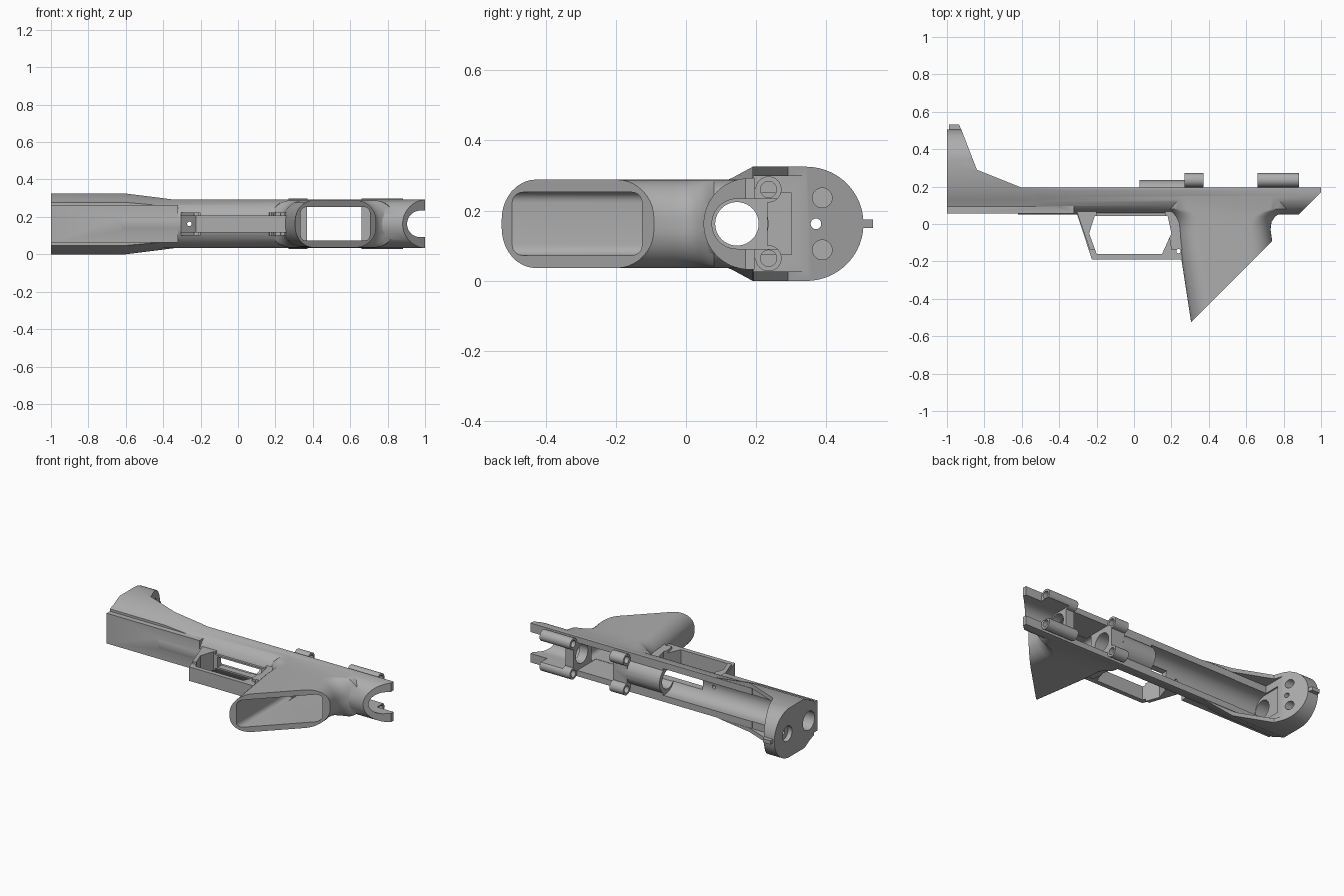
import bpy, bmesh
from math import sin, cos, pi, radians

if "Cube" in bpy.data.objects:
    bpy.data.objects.remove(bpy.data.objects["Cube"])

MID = 0.1625   # half of the total thickness
BORE = 0.145   # y of the bore axis

grey = bpy.data.materials.new("plain_grey")
grey.use_nodes = True
tone = (0.42, 0.42, 0.42, 1)
grey.diffuse_color = tone
grey.node_tree.nodes["Principled BSDF"].inputs["Base Color"].default_value = tone


def loft(name, rings):
    """Skin a closed solid through rings with equal point counts."""
    bm = bmesh.new()
    rows = [[bm.verts.new(p) for p in ring] for ring in rings]
    n = len(rows[0])
    for a, b in zip(rows, rows[1:]):
        for i in range(n):
            j = (i + 1) % n
            bm.faces.new((a[i], a[j], b[j], b[i]))
    bm.faces.new(rows[0])
    bm.faces.new(rows[-1])
    bmesh.ops.recalc_face_normals(bm, faces=bm.faces)
    mesh = bpy.data.meshes.new(name)
    bm.to_mesh(mesh)
    bm.free()
    ob = bpy.data.objects.new(name, mesh)
    bpy.context.collection.objects.link(ob)
    mesh.materials.append(grey)
    return ob


def along_x(name, pts, a, b):
    return loft(name, [[(x, y, MID + z) for y, z in pts] for x in (a, b)])


def slab(name, pts, half):
    return loft(name, [[(x, y, MID + z) for x, y in pts] for z in (-half, half)])


def box(name, x, y, z):
    return along_x(name, [(y[0], z[0]), (y[1], z[0]), (y[1], z[1]), (y[0], z[1])], *x)


def arc(cy, cz, r, start, end, n=24):
    steps = [radians(start + (end - start) * i / n) for i in range(n + 1)]
    return [(cy + r * cos(t), cz + r * sin(t)) for t in steps]


def rod(name, y, z, r, a, b):
    return along_x(name, arc(y, z, r, 0, 360, 40)[:-1], a, b)


def trough(name, cy, r, top, a, b):
    """U-shaped solid, round towards -y."""
    return along_x(name, [(top, r)] + arc(cy, 0, r, 90, 270, 32) + [(top, -r)], a, b)


def combine(target, tools, how):
    for tool in tools:
        mod = target.modifiers.new("combine", 'BOOLEAN')
        mod.operation = how
        mod.solver = 'EXACT'
        mod.object = tool
        bpy.context.view_layer.update()
        bpy.ops.object.select_all(action='DESELECT')
        target.select_set(True)
        bpy.context.view_layer.objects.active = target
        bpy.ops.object.modifier_apply(modifier=mod.name)
        bpy.data.objects.remove(tool)


# Main round-bottomed body
body = trough("frame_body", 0.18, 0.13, 0.195, -0.62, 1.0)

# Flared tail with a rounded end plate
half = [(0.09, 0.115), (0.13, 0.13), (0.19, MID), (0.345, MID)]
section = half + arc(0.343, 0, MID, 85, -85) + [(y, -z) for y, z in reversed(half)]
tail = loft("tail", [[(x, y, MID + z * k) for y, z in section]
                     for x, k in ((-1, 1), (-0.6, 1), (-0.33, 0.79))])
combine(tail, [
    slab("tail_slope", [(-0.925, 0.6), (-0.925, 0.51), (-0.84, 0.29),
                        (-0.6, 0.194), (-0.2, 0.194), (-0.2, 0.6)], 0.3),
    box("tail_pocket", (-0.86, -0.2), (0.192, 0.6), (-0.136, 0.136)),
], 'DIFFERENCE')
tail_rail = box("tail_rail", (-0.999, -0.32), (0.055, 0.12), (-0.1, 0.1))
tab = slab("tail_tab", [(-0.99, 0.48), (-0.99, 0.532), (-0.935, 0.532), (-0.915, 0.48)], 0.0125)


# Grip, lofted through rounded rectangles
def grip_ring(y, left, right, depth, r=0.113):
    ring = []
    for cx, cz, start in ((right - r, depth - r, 0), (left + r, depth - r, 90),
                          (left + r, r - depth, 180), (right - r, r - depth, 270)):
        ring += [(px, y, MID + pz) for px, pz in arc(cx, cz, r, start, start + 90, 10)]
    return ring


grip = loft("grip", [grip_ring(*s) for s in (
    (-0.62, 0.32, 0.76, 0.126), (-0.1, 0.24, 0.74, 0.126), (-0.03, 0.235, 0.73, 0.126),
    (0.01, 0.23, 0.735, 0.126), (0.04, 0.215, 0.755, 0.126), (0.062, 0.195, 0.79, 0.126),
    (0.08, 0.17, 0.84, 0.126), (0.16, 0.16, 0.85, 0.126))])

# Guard loop
guard = slab("guard", [(-0.32, 0.1), (-0.225, -0.19), (0.3, -0.19), (0.3, 0.1)], 0.046)
guard_front = slab("guard_front", [(-0.318, 0.1), (-0.235, -0.14), (-0.2, -0.14), (-0.2, 0.1)], 0.062)
guard_rear = slab("guard_rear", [(0.16, 0.1), (0.2, -0.14), (0.3, -0.14), (0.3, 0.1)], 0.062)
combine(guard, [guard_front, guard_rear], 'UNION')
combine(guard, [slab("guard_opening", [
    (-0.21, 0.043), (-0.24, -0.05), (-0.2, -0.16), (0.15, -0.16),
    (0.2, -0.05), (0.18, 0.043)], 0.2)], 'DIFFERENCE')

# Sleeve and fastening lugs on the open side
extras = [rod("sleeve", BORE, 0, 0.09, 0.03, 0.28)]
for a, b in ((0.27, 0.37), (0.66, 0.88)):
    extras.append(box("lug_web", (a, b), (0.15, 0.232), (-0.1, 0.1)))
    for side in (-1, 1):
        extras.append(rod("lug", 0.235, side * 0.098, 0.037, a - 0.001, b + 0.001))
combine(body, [tail, tail_rail, tab, grip, guard] + extras, 'UNION')

# Slanted face across grip mouth and muzzle
cuts = [slab("slant_cut", [(0.1, -0.73), (1.1, 0.27), (1.3, 0.27), (1.3, -0.73)], 0.4)]

# Bore, channels and grip well
cuts += [
    rod("bore", BORE, 0, 0.062, -1.1, 1.1),
    trough("rear_channel", 0.168, 0.088, 0.3, -0.87, 0.03),
    trough("muzzle_channel", BORE, 0.071, 0.4, 0.72, 1.1),
    box("upper_well", (0.37, 0.66), (0, 0.4), (-0.092, 0.092)),
    box("slot", (-0.18, 0.14), (0.0, 0.12), (-0.035, 0.035)),
]


def well_ring(y):
    r = 0.03
    ring = []
    for cx, cz, start in ((0.705 - r, 0.09 - r, 0), (0.335 + r, 0.09 - r, 90),
                          (0.335 + r, r - 0.09, 180), (0.705 - r, r - 0.09, 270)):
        ring += [(px, y, MID + pz) for px, pz in arc(cx, cz, r, start, start + 90, 5)]
    return ring


cuts.append(loft("lower_well", [well_ring(-0.7), well_ring(0.045)]))

# Screw holes, end-plate holes and pin holes
for side in (-1, 1):
    z = side * 0.098
    cuts.append(rod("lug_hole", 0.235, z, 0.023, 0.2, 0.95))
    cuts.append(rod("plate_hole", 0.388, side * 0.074, 0.028, -0.95, -0.7))
cuts.append(rod("plate_pin_hole", 0.37, 0, 0.015, -1.1, -0.7))
cuts.append(rod("plate_recess", 0.37, 0, 0.05, -1.1, -0.97))
cuts.append(slab("guard_pin_hole", arc(0.238, -0.145, 0.012, 0, 360, 20)[:-1], 0.3))
cuts.append(loft("front_pin_hole", [[(px, y, MID + pz) for px, pz in
            arc(-0.26, 0, 0.012, 0, 360, 20)[:-1]] for y in (-0.3, 0.12)]))
combine(body, cuts, 'DIFFERENCE')

# Smooth rounded skins, crisp edges
bpy.ops.object.select_all(action='DESELECT')
body.select_set(True)
bpy.context.view_layer.objects.active = body
bpy.ops.object.shade_smooth_by_angle(angle=radians(30))
